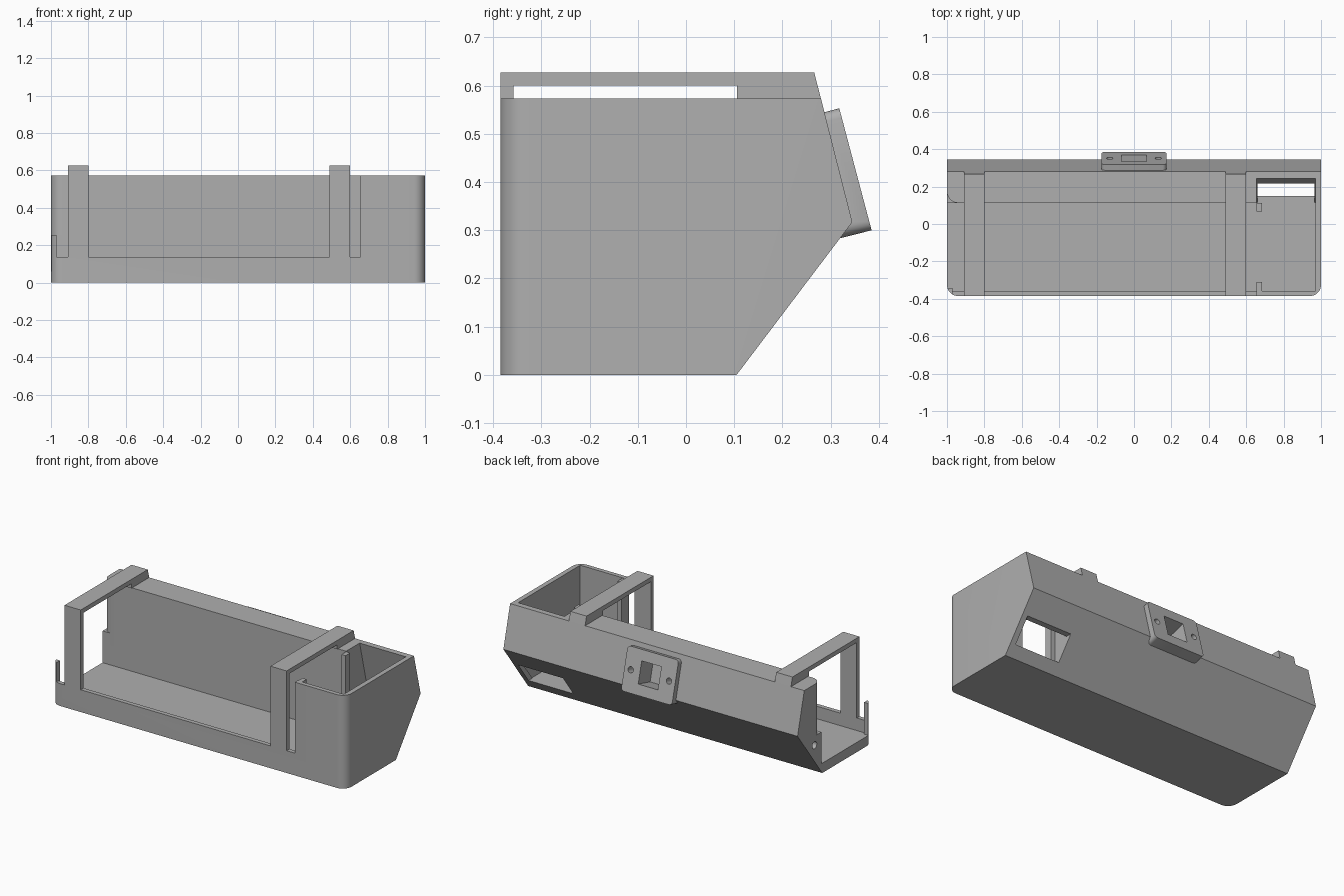
import bpy, bmesh, math
from mathutils import Vector, Matrix

if "Cube" in bpy.data.objects:
    bpy.data.objects.remove(bpy.data.objects["Cube"])

grey = bpy.data.materials.new("plain grey")
grey.diffuse_color = (0.43, 0.43, 0.43, 1)
grey.use_nodes = True
grey.node_tree.nodes["Principled BSDF"].inputs["Base Color"].default_value = grey.diffuse_color


def finish(bm, name):
    bmesh.ops.recalc_face_normals(bm, faces=bm.faces)
    me = bpy.data.meshes.new(name)
    bm.to_mesh(me)
    bm.free()
    me.materials.append(grey)
    ob = bpy.data.objects.new(name, me)
    bpy.context.collection.objects.link(ob)
    return ob


def prism(name, pts, x0, x1, pick=None, radius=0.0, segs=8):
    """Extrude a (y, z) profile along x, rounding edges chosen by pick(a, b)."""
    bm = bmesh.new()
    f = bm.faces.new([bm.verts.new((x0, y, z)) for y, z in pts])
    ext = bmesh.ops.extrude_face_region(bm, geom=[f])
    bmesh.ops.translate(bm, vec=(x1 - x0, 0, 0),
                        verts=[g for g in ext["geom"] if isinstance(g, bmesh.types.BMVert)])
    bmesh.ops.recalc_face_normals(bm, faces=bm.faces)
    if pick:
        edges = [e for e in bm.edges if pick(e.verts[0].co, e.verts[1].co)]
        bmesh.ops.bevel(bm, geom=edges, offset=radius, segments=segs,
                        profile=0.5, affect='EDGES')
    return finish(bm, name)


def box(name, x0, x1, y0, y1, z0, z1):
    return prism(name, [(y0, z0), (y1, z0), (y1, z1), (y0, z1)], x0, x1)


def rod(name, centre, axis, r, depth):
    bm = bmesh.new()
    rot = Vector((0, 0, 1)).rotation_difference(Vector(axis)).to_matrix().to_4x4()
    bmesh.ops.create_cone(bm, cap_ends=True, segments=24, radius1=r, radius2=r,
                          depth=depth, matrix=Matrix.Translation(centre) @ rot)
    return finish(bm, name)


def combine(ob, other, op='DIFFERENCE'):
    m = ob.modifiers.new("cut", 'BOOLEAN')
    m.operation, m.object, m.solver = op, other, 'EXACT'
    bpy.context.view_layer.objects.active = ob
    bpy.ops.object.modifier_apply(modifier=m.name)
    bpy.data.objects.remove(other, do_unlink=True)


# Case: five-sided section with rounded front vertical corners
def front_corner(a, b):
    return abs(a.x - b.x) < 1e-4 and a.y < -0.38 and b.y < -0.38


case = prism("case", [(-.385, 0), (.105, 0), (.345, .317), (.28, .573), (-.385, .573)],
             -1, 1, front_corner, .06)

# Main tray, open left end, right bay and its window through the rear slope
combine(case, box("tray_cut", -.97, .97, -.358, .113, .06, .8))
combine(case, box("left_end_cut", -1.1, -.9, -.343, .113, .06, .8))
combine(case, prism("bay_cut", [(0, .06), (.114, .06), (.308, .316), (.245, .57), (.188, .8), (0, .8)],
                    .656, .97))
combine(case, box("window_cut", .66, .965, .08, .5, .0605, .195))

# Front wall openings and the short corner post
for x0, x1, z in ((-.8, .49, .137), (-.97, -.91, .137), (.6, .656, .137),
                  (-.915, -.795, .137), (.485, .605, .137), (-1.1, -.965, .255)):
    combine(case, box("front_cut", x0, x1, -.5, -.3, z, .8))

# Rounded upper corner of the rear box, left end
bm = bmesh.new()
arc = [(-.94 - .06 * math.sin(t * math.pi / 16), .173 - .06 * math.cos(t * math.pi / 16))
       for t in range(9)]
outline = arc + [(-1.05, .173), (-1.05, .05), (-.94, .05)]
f = bm.faces.new([bm.verts.new((x, y, .255)) for x, y in outline])
ext = bmesh.ops.extrude_face_region(bm, geom=[f])
bmesh.ops.translate(bm, vec=(0, 0, .5),
                    verts=[g for g in ext["geom"] if isinstance(g, bmesh.types.BMVert)])
combine(case, finish(bm, "corner_cut"))
combine(case, rod("end_hole_cut", (-1, .18, .2), (1, 0, 0), .022, .2))

# Rear connector plate, square to the upper rear face
n, t, c = Vector((0, .967, .256)), Vector((0, -.256, .967)), Vector((0, .3515, .4265))


def along_normal(a, b):
    d = (a - b).normalized()
    return abs(d.dot(n)) > .99


plate = prism("connector_plate", [(.318, .553), (.385, .3), (.318, .283), (.254, .536)],
              -.173, .173, along_normal, .02, 4)
combine(case, plate, 'UNION')
corners = [c + t * a + n * b for a, b in ((-.067, .06), (.067, .06), (.067, -.12), (-.067, -.12))]
combine(case, prism("socket_cut", [(p.y, p.z) for p in corners], -.067, .067))
for s in (-1, 1):
    combine(case, rod("screw_cut", c + Vector((s * .13, 0, 0)), n, .018, .14))

# Two arched straps: front leg, bridge and rear pad in one profile
strap_profile = [(-.385, .137), (-.358, .137), (-.358, .6), (.106, .6), (.106, .573),
                 (.28, .573), (.266, .627), (-.385, .627)]
for side, x0, x1 in (("left", -.91, -.8), ("right", .49, .6)):
    prism(side + "_strap", strap_profile, x0, x1)

# Guide posts for a sliding divider
for name, y0, y1 in (("front_guide", -.358, -.31), ("rear_guide", .068, .113)):
    box(name, .656, .684, y0, y1, .06, .57)

# Smooth only the rounded corners
for ob in bpy.data.objects:
    ob.select_set(True)
bpy.ops.object.shade_smooth_by_angle(angle=math.radians(25))
